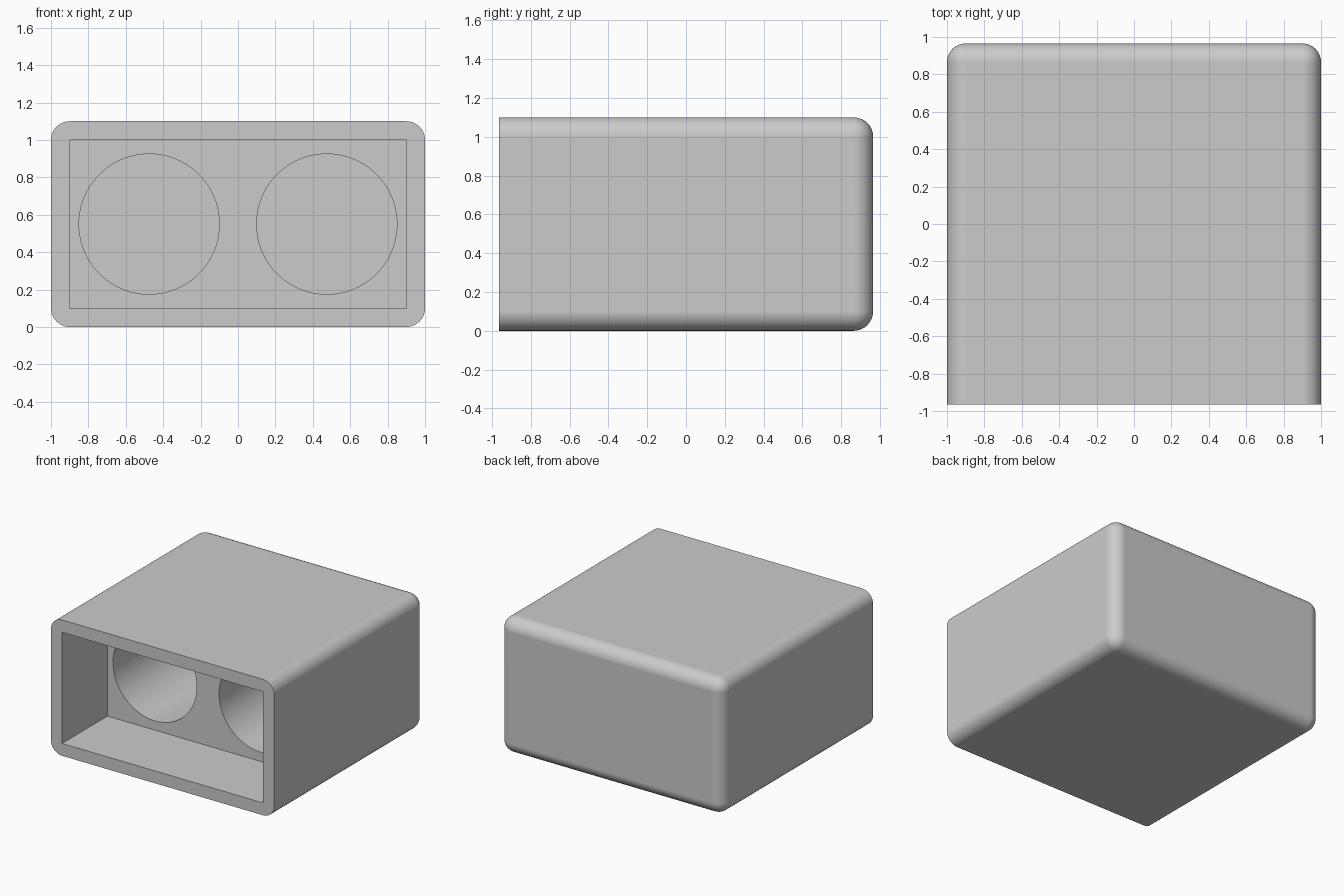
import bpy, bmesh, math
from mathutils import Matrix

default = bpy.data.objects.get("Cube")
if default:
    bpy.data.objects.remove(default, do_unlink=True)

WIDTH, DEPTH, HEIGHT = 2.0, 1.93, 1.1
WALL = 0.1
FRONT, BACK = -DEPTH / 2, DEPTH / 2
RECESS_END = FRONT + 0.58
HOLE_END = BACK - WALL

grey = bpy.data.materials.new("plain grey")
grey.use_nodes = True
colour = (0.6, 0.6, 0.6, 1)
grey.diffuse_color = colour
grey.node_tree.nodes["Principled BSDF"].inputs["Base Color"].default_value = colour


def make_object(name, bm):
    mesh = bpy.data.meshes.new(name)
    bmesh.ops.recalc_face_normals(bm, faces=bm.faces)
    bm.to_mesh(mesh)
    bm.free()
    mesh.materials.append(grey)
    obj = bpy.data.objects.new(name, mesh)
    bpy.context.collection.objects.link(obj)
    return obj


def box(x_size, y0, y1, z_size):
    bm = bmesh.new()
    place = Matrix.Translation((0, (y0 + y1) / 2, HEIGHT / 2))
    size = Matrix.Diagonal((x_size, y1 - y0, z_size, 1))
    bmesh.ops.create_cube(bm, size=1, matrix=place @ size)
    return bm


def hole(x, radius, y0, y1):
    bm = bmesh.new()
    place = Matrix.Translation((x, (y0 + y1) / 2, HEIGHT / 2))
    bmesh.ops.create_cone(bm, cap_ends=True, segments=96, radius1=radius, radius2=radius,
                          depth=y1 - y0, matrix=place @ Matrix.Rotation(math.pi / 2, 4, "X"))
    return bm


# Housing: every edge rounded except those around the flat front
bm = box(WIDTH, FRONT, BACK, HEIGHT)
rounded = [e for e in bm.edges if any(v.co.y > 0 for v in e.verts)]
bmesh.ops.bevel(bm, geom=rounded, offset=WALL, segments=12, profile=0.5, affect="EDGES")
housing = make_object("housing", bm)

# Cutters: front recess, then a pair of blind round holes behind it
cutters = [make_object("recess_cutter",
                       box(WIDTH - 2 * WALL, FRONT - 0.1, RECESS_END, HEIGHT - 2 * WALL))]
for side, x in (("left", 0.475), ("right", -0.475)):
    cutters.append(make_object(side + "_hole_cutter",
                               hole(x, 0.375, RECESS_END - 0.1, HOLE_END)))

bpy.ops.object.select_all(action="DESELECT")
housing.select_set(True)
bpy.context.view_layer.objects.active = housing
for cutter in cutters:
    cutter.hide_render = True
    cut = housing.modifiers.new(cutter.name, "BOOLEAN")
    cut.operation = "DIFFERENCE"
    cut.solver = "EXACT"
    cut.object = cutter
    bpy.ops.object.modifier_apply(modifier=cut.name)
    bpy.data.objects.remove(cutter, do_unlink=True)

# Smooth rounding with crisp rims and flat walls
bpy.ops.object.shade_smooth_by_angle(angle=math.radians(30))
weighted = housing.modifiers.new("flat walls", "WEIGHTED_NORMAL")
weighted.keep_sharp = True
